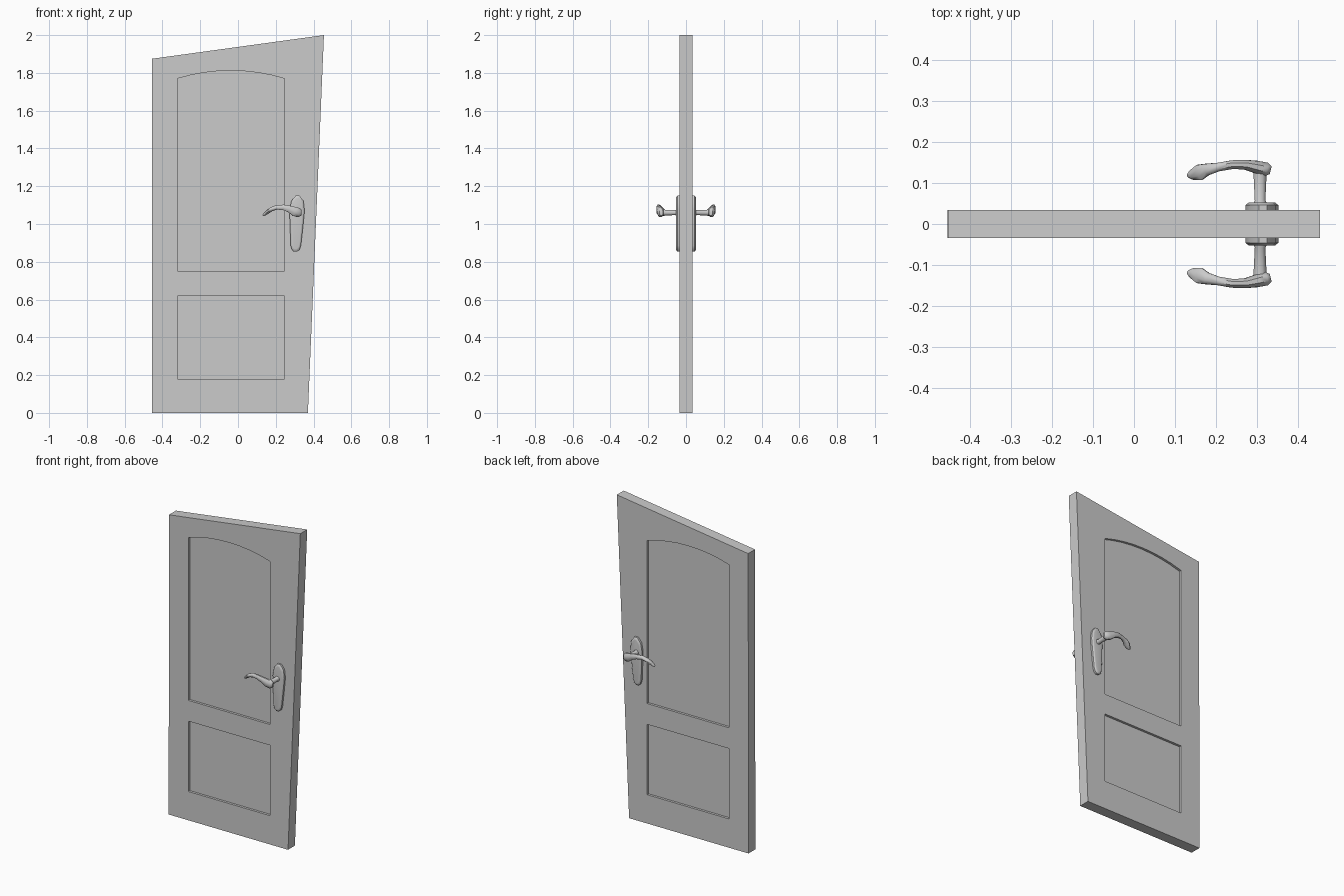
import bpy, bmesh, math
from mathutils import Vector

if "Cube" in bpy.data.objects:
    bpy.data.objects.remove(bpy.data.objects["Cube"])

T = 0.034        # half thickness of the slab
DEPTH = 0.015    # panel recess


def add_object(name, bm):
    bmesh.ops.recalc_face_normals(bm, faces=bm.faces)
    me = bpy.data.meshes.new(name)
    bm.to_mesh(me)
    bm.free()
    ob = bpy.data.objects.new(name, me)
    bpy.context.collection.objects.link(ob)
    return ob


def loft(name, rings):
    """Skin a list of equal-length point rings and cap both ends."""
    bm = bmesh.new()
    vr = [[bm.verts.new(p) for p in r] for r in rings]
    n = len(vr[0])
    for a, b in zip(vr, vr[1:]):
        for i in range(n):
            j = (i + 1) % n
            bm.faces.new((a[i], a[j], b[j], b[i]))
    bm.faces.new(vr[0])
    bm.faces.new(vr[-1])
    return add_object(name, bm)


def slab(name, outline, y0, y1):
    return loft(name, [[(x, y, z) for x, z in outline] for y in (y0, y1)])


def smooth(ob, angle):
    bpy.ops.object.select_all(action='DESELECT')
    ob.select_set(True)
    bpy.context.view_layer.objects.active = ob
    bpy.ops.object.shade_smooth_by_angle(angle=math.radians(angle))


# Crooked door slab
door = slab("door_slab", [(-0.456, 0), (0.37, 0), (0.455, 2), (-0.454, 1.875)], -T, T)

# Panel outlines: plain lower one, arched upper one
L, R = -0.32, 0.245
lower = [(L, 0.18), (R, 0.18), (R, 0.62), (L, 0.62)]
half, rise, cx = (R - L) / 2, 0.042, (L + R) / 2
rad = (half ** 2 + rise ** 2) / (2 * rise)
a_max = math.asin(half / rad)
arch = [(cx + rad * math.sin(a), 1.812 - rad + rad * math.cos(a))
        for a in (a_max * (1 - i / 4) for i in range(9))]
upper = [(L, 0.75), (R, 0.75)] + arch

# Recess both panels on both faces
for label, outline in (("lower", lower), ("upper", upper)):
    for side, s in (("front", -1), ("back", 1)):
        cutter = slab(f"{label}_{side}_cutter", outline, s * (T - DEPTH), s * (T + 0.05))
        cutter.hide_render = True
        mod = door.modifiers.new(label, 'BOOLEAN')
        mod.operation = 'DIFFERENCE'
        mod.solver = 'EXACT'
        mod.object = cutter
        bpy.context.view_layer.objects.active = door
        bpy.ops.object.modifier_apply(modifier=mod.name)
        bpy.data.objects.remove(cutter)

# Handle data: plate half widths by height, and the lever path
plate_half = [(1.15, 0.010), (1.122, 0.032), (1.07, 0.040), (0.98, 0.034),
              (0.885, 0.027), (0.864, 0.020), (0.854, 0.008)]
lever_path = [  # x, y, z, half width, half height
    (0.334, 0.131, 1.060, 0.010, 0.016),
    (0.322, 0.134, 1.060, 0.017, 0.025),
    (0.300, 0.139, 1.066, 0.016, 0.025),
    (0.270, 0.145, 1.080, 0.012, 0.018),
    (0.240, 0.145, 1.088, 0.011, 0.015),
    (0.205, 0.139, 1.088, 0.011, 0.012),
    (0.178, 0.133, 1.079, 0.015, 0.011),
    (0.160, 0.126, 1.067, 0.020, 0.010),
    (0.141, 0.120, 1.052, 0.012, 0.008),
    (0.132, 0.119, 1.045, 0.005, 0.004)]


def plate_ring(s, y, inset):
    mid = lambda z: 0.305 + (z - 0.854) * 0.035
    k = lambda z: 1.0 + (z - 1.0) * (1 - inset * 7)
    pts = [(mid(z) + w * (1 - inset * 22), k(z)) for z, w in plate_half]
    pts += [(mid(z) - w * (1 - inset * 22), k(z)) for z, w in reversed(plate_half)]
    return [(x, s * y, z) for x, z in pts]


def lever_rings(s):
    pts = [Vector(p[:3]) for p in lever_path]
    rings = []
    for i, p in enumerate(lever_path):
        t = (pts[min(i + 1, len(pts) - 1)] - pts[max(i - 1, 0)]).normalized()
        side = t.cross(Vector((0, 0, 1))).normalized()
        up = side.cross(t)
        ring = []
        for j in range(8):
            a = math.tau * (j + 0.5) / 8
            q = pts[i] + side * p[3] * 1.05 * math.cos(a) + up * p[4] * 1.05 * math.sin(a)
            ring.append((q.x, s * q.y, q.z))
        rings.append(ring)
    return rings


def stem_rings(s):
    prof = [(T, 0.017), (0.052, 0.017), (0.058, 0.014), (0.135, 0.018)]
    return [[(0.308 + r * math.cos(a), s * y, 1.06 + r * math.sin(a))
             for a in (math.tau * (j + 0.5) / 8 for j in range(8))] for y, r in prof]


# Mirrored handle sets: back plate, stem, lever
for side, s in (("front", -1), ("back", 1)):
    smooth(loft(f"{side}_handle_plate",
                [plate_ring(s, T - 0.005, 0), plate_ring(s, 0.046, 0),
                 plate_ring(s, 0.052, 0.008), plate_ring(s, 0.053, 0.014)]), 35)
    smooth(loft(f"{side}_handle_stem", stem_rings(s)), 50)
    smooth(loft(f"{side}_handle_lever", lever_rings(s)), 50)
